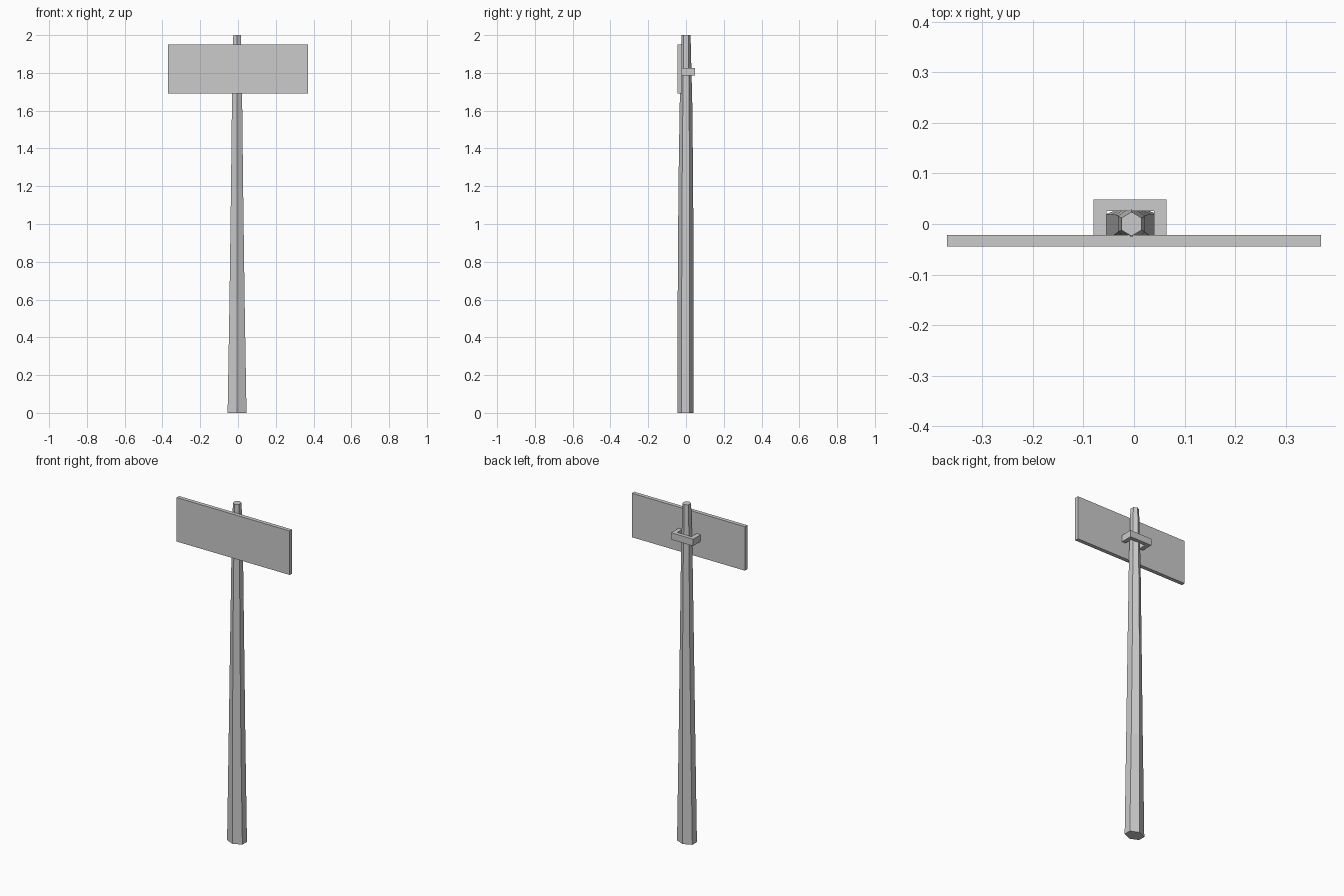
import bpy, bmesh, math

if "Cube" in bpy.data.objects:
    bpy.data.objects.remove(bpy.data.objects["Cube"])


def box(bm, x0, x1, y0, y1, z0, z1):
    vs = bmesh.ops.create_cube(bm, size=1)["verts"]
    for v in vs:
        v.co.x = x1 if v.co.x > 0 else x0
        v.co.y = y1 if v.co.y > 0 else y0
        v.co.z = z1 if v.co.z > 0 else z0


def finish(bm, name):
    bmesh.ops.recalc_face_normals(bm, faces=bm.faces)
    me = bpy.data.meshes.new(name)
    bm.to_mesh(me)
    bm.free()
    ob = bpy.data.objects.new(name, me)
    bpy.context.collection.objects.link(ob)
    return ob


# Six-sided tapering post: (z, half width x, half depth y, centre y)
rings = [(0, .05, .043, -.002), (.6, .04, .042, -.002), (1.2, .032, .039, -.001),
         (1.65, .027, .033, 0), (2, .02, .024, 0)]
bm = bmesh.new()
loops = []
for z, hx, hy, cy in rings:
    loop = []
    for i in range(6):
        a = math.radians(90 + 60 * i)
        loop.append(bm.verts.new((-.005 + hx * math.cos(a) / math.cos(math.pi / 6),
                                  cy + hy * math.sin(a), z)))
    loops.append(loop)
for lo, hi in zip(loops, loops[1:]):
    for i in range(6):
        j = (i + 1) % 6
        bm.faces.new((lo[i], lo[j], hi[j], hi[i]))
bm.faces.new(loops[0])
bm.faces.new(loops[-1])
finish(bm, "post")

# Sign board on the front
bm = bmesh.new()
box(bm, -.37, .37, -.045, -.022, 1.69, 1.95)
finish(bm, "sign_board")

# U-shaped clamp around the back of the post
bm = bmesh.new()
outline = [(-.08, -.022), (-.08, .048), (.064, .048), (.064, -.022),
           (.04, -.022), (.04, .026), (-.054, .026), (-.054, -.022)]
base = bm.faces.new([bm.verts.new((x, y, 1.785)) for x, y in outline])
top = bmesh.ops.extrude_face_region(bm, geom=[base])["geom"]
bmesh.ops.translate(bm, vec=(0, 0, .04), verts=[g for g in top if isinstance(g, bmesh.types.BMVert)])
finish(bm, "clamp")
